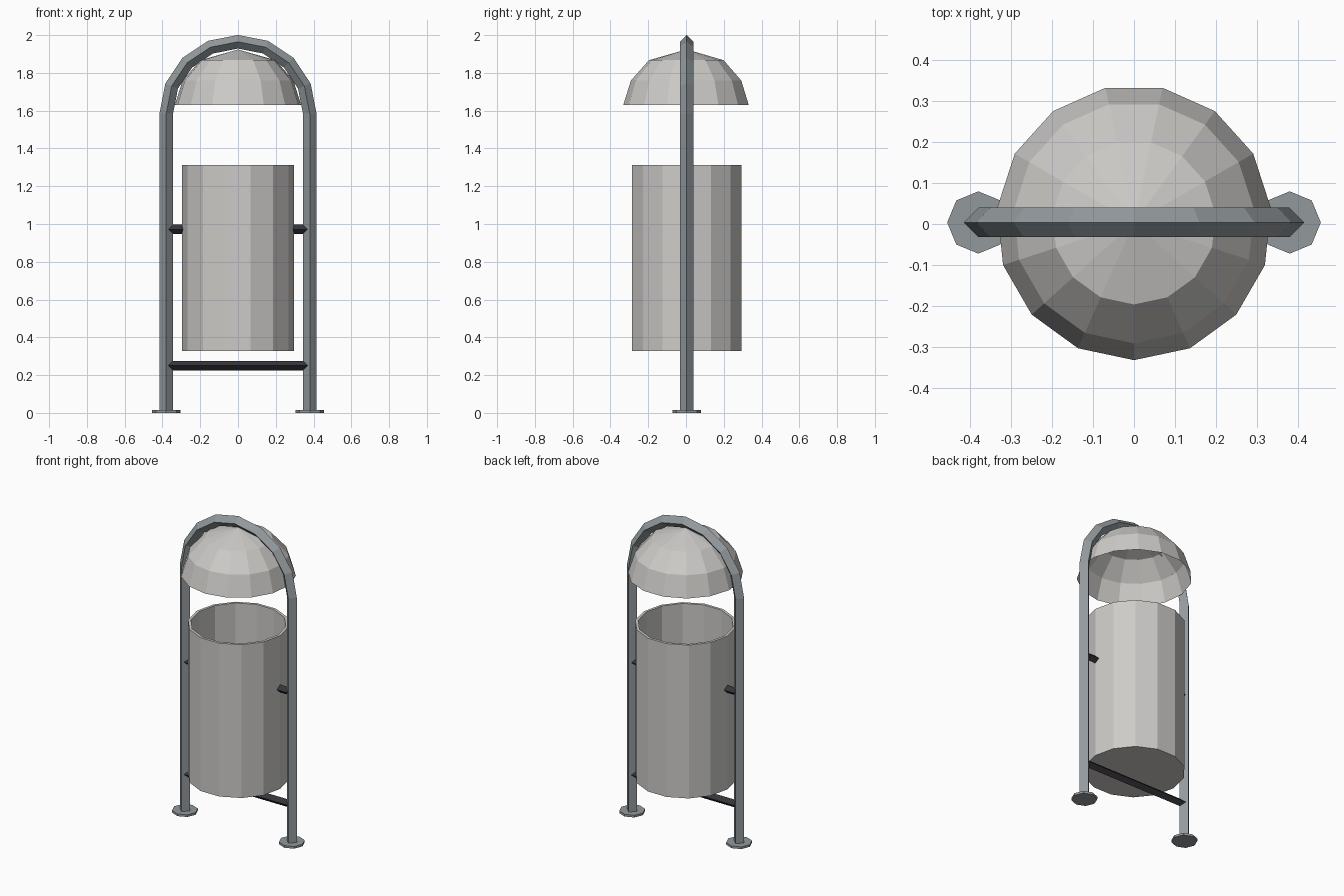
import bpy, bmesh, math
from mathutils import Vector

if "Cube" in bpy.data.objects:
    bpy.data.objects.remove(bpy.data.objects["Cube"])

YC = 0.0037  # common axis of the whole bin


def material(name, rgb):
    m = bpy.data.materials.new(name)
    m.diffuse_color = (*rgb, 1)
    m.use_nodes = True
    m.node_tree.nodes["Principled BSDF"].inputs["Base Color"].default_value = m.diffuse_color
    return m


STEEL = material("blue grey steel", (0.29, 0.32, 0.335))
LIGHT = material("light grey metal", (0.61, 0.60, 0.58))
DARK = material("dark iron", (0.035, 0.035, 0.042))


def finish(bm, name, mat, recalc=True):
    if recalc:
        bmesh.ops.recalc_face_normals(bm, faces=bm.faces[:])
    me = bpy.data.meshes.new(name)
    bm.to_mesh(me)
    bm.free()
    me.materials.append(mat)
    ob = bpy.data.objects.new(name, me)
    bpy.context.collection.objects.link(ob)
    ob.location.y = YC
    return ob


def loft(name, rings, mat, caps=True):
    """Skin a list of closed point rings; a one-point ring is an apex."""
    bm = bmesh.new()
    vr = [[bm.verts.new(p) for p in r] for r in rings]
    for a, b in zip(vr, vr[1:]):
        n = len(a)
        for i in range(n):
            j = (i + 1) % n
            if len(b) == 1:
                bm.faces.new((a[i], a[j], b[0]))
            else:
                bm.faces.new((a[i], a[j], b[j], b[i]))
    if caps:
        bm.faces.new(vr[0][::-1])
        bm.faces.new(vr[-1])
    return finish(bm, name, mat, recalc=caps)


def ring(r, z, n, start=0.0, x=0.0):
    if r == 0:
        return [Vector((x, 0, z))]
    return [Vector((x + r * math.cos(start + 2 * math.pi * i / n),
                    r * math.sin(start + 2 * math.pi * i / n), z)) for i in range(n)]


# Arched frame: diamond section swept up one leg, over the arch and down
R, ZC, T = 0.38, 1.585, 0.036


def section(angle, z0):
    out = Vector((math.cos(angle), 0, math.sin(angle)))
    c = out * R + Vector((0, 0, z0))
    side = Vector((0, T, 0))
    return [c + out * T, c + side, c - out * T, c - side]


sweep = [section(0, 0)]
sweep += [section(math.pi * k / 8, ZC) for k in range(9)]
sweep += [section(math.pi, 0)]
loft("arched_frame", sweep, STEEL)

# Octagonal foot plates
for s, side in ((-1, "left"), (1, "right")):
    loft(side + "_foot_plate",
         [ring(0.076, z, 8, 0, s * R) for z in (0, 0.014)], STEEL)


# Horizontal diamond-section rods
def rod(name, x0, x1, z, r=0.025):
    loft(name, [[Vector((x, r * math.cos(k * math.pi / 2), z + r * math.sin(k * math.pi / 2)))
                 for k in range(4)] for x in (x0, x1)], DARK)


rod("lower_crossbar", -R, R, 0.25)
rod("left_pivot", -R, -0.285, 0.972)
rod("right_pivot", 0.285, R, 0.972)

# Open bin with wall thickness and floor
loft("bin_body", [ring(r, z, 14) for r, z in
                  ((0.297, 0.327), (0.297, 1.312), (0.28, 1.312), (0.28, 0.345))], LIGHT)

# Domed rain cover, open underneath
loft("dome_cover", [ring(r, z, 15, -math.pi / 2) for r, z in
                    ((0.336, 1.63), (0.295, 1.76), (0.2, 1.867), (0, 1.924))],
     LIGHT, caps=False)
